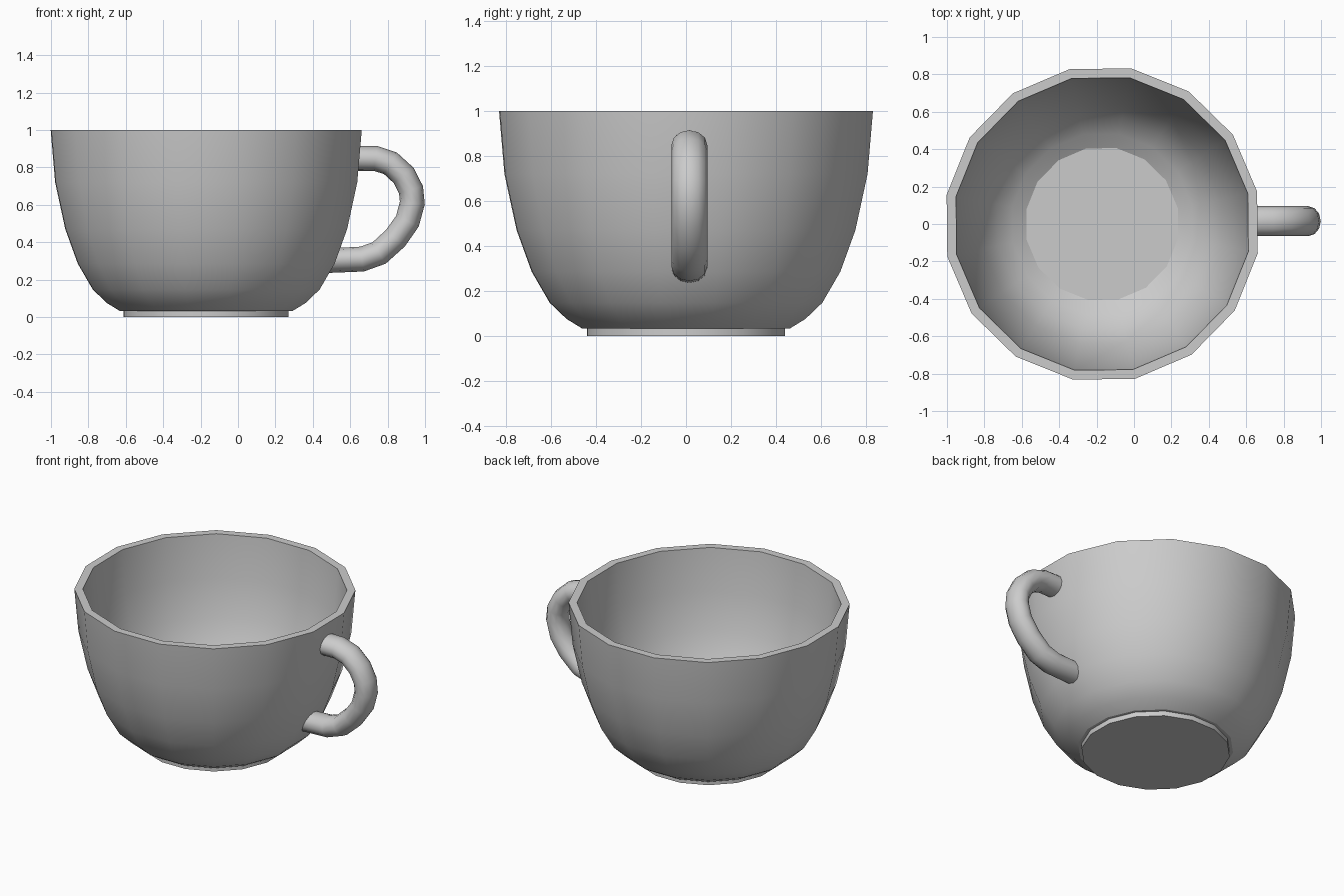
import bpy, bmesh, math
from mathutils import Vector

if "Cube" in bpy.data.objects:
    bpy.data.objects.remove(bpy.data.objects["Cube"])

SIDES = 16
CX = -0.17                                # bowl axis
K = 1 / math.cos(math.pi / SIDES)         # flat-to-flat width -> corner radius


def loft(name, rings, angle):
    """Skin a list of closed rings, cap both ends, shade smooth by angle."""
    bm = bmesh.new()
    loops = [[bm.verts.new(p) for p in ring] for ring in rings]
    n = len(loops[0])
    for a, b in zip(loops, loops[1:]):
        for i in range(n):
            j = (i + 1) % n
            bm.faces.new((a[i], a[j], b[j], b[i]))
    bm.faces.new(loops[0])
    bm.faces.new(loops[-1])
    bmesh.ops.recalc_face_normals(bm, faces=bm.faces)
    mesh = bpy.data.meshes.new(name)
    bm.to_mesh(mesh)
    bm.free()
    obj = bpy.data.objects.new(name, mesh)
    bpy.context.collection.objects.link(obj)
    bpy.ops.object.select_all(action='DESELECT')
    obj.select_set(True)
    bpy.context.view_layer.objects.active = obj
    bpy.ops.object.shade_smooth_by_angle(angle=math.radians(angle))
    return obj


def bowl_ring(r, z):
    turn = math.radians(11.25 + 0.6)
    return [(CX + r * K * math.cos(turn + math.tau * i / SIDES),
             r * K * math.sin(turn + math.tau * i / SIDES), z)
            for i in range(SIDES)]


# Bowl: foot, outer wall, rim, inner wall, floor
profile = [(0.44, 0), (0.44, 0.032), (0.46, 0.032), (0.53, 0.075),
           (0.605, 0.147), (0.685, 0.285), (0.752, 0.47), (0.806, 0.72),
           (0.83, 1.0), (0.78, 1.0), (0.757, 0.72), (0.704, 0.48),
           (0.638, 0.305), (0.56, 0.18), (0.48, 0.118), (0.405, 0.07)]
loft("cup_bowl", [bowl_ring(r, z) for r, z in profile], 30)

# Handle: oval tube swept along a path in the xz plane
path = [Vector((x, 0.015, z)) for x, z in [
    (0.62, 0.848), (0.735, 0.848), (0.815, 0.822), (0.885, 0.758),
    (0.925, 0.68), (0.932, 0.61), (0.906, 0.513), (0.842, 0.422),
    (0.754, 0.342), (0.663, 0.31), (0.49, 0.302)]]
TUBE = 12
rings = []
for k, p in enumerate(path):
    t = (path[min(k + 1, len(path) - 1)] - path[max(k - 1, 0)]).normalized()
    side = Vector((-t.z, 0, t.x))
    rings.append([p + side * 0.067 * math.cos(math.tau * i / TUBE)
                  + Vector((0, 0.08 * math.sin(math.tau * i / TUBE), 0))
                  for i in range(TUBE)])
# Slant the lower end to follow the bowl wall
for v in rings[-1]:
    v.x += 0.45 * (v.z - path[-1].z)
loft("cup_handle", rings, 50)
